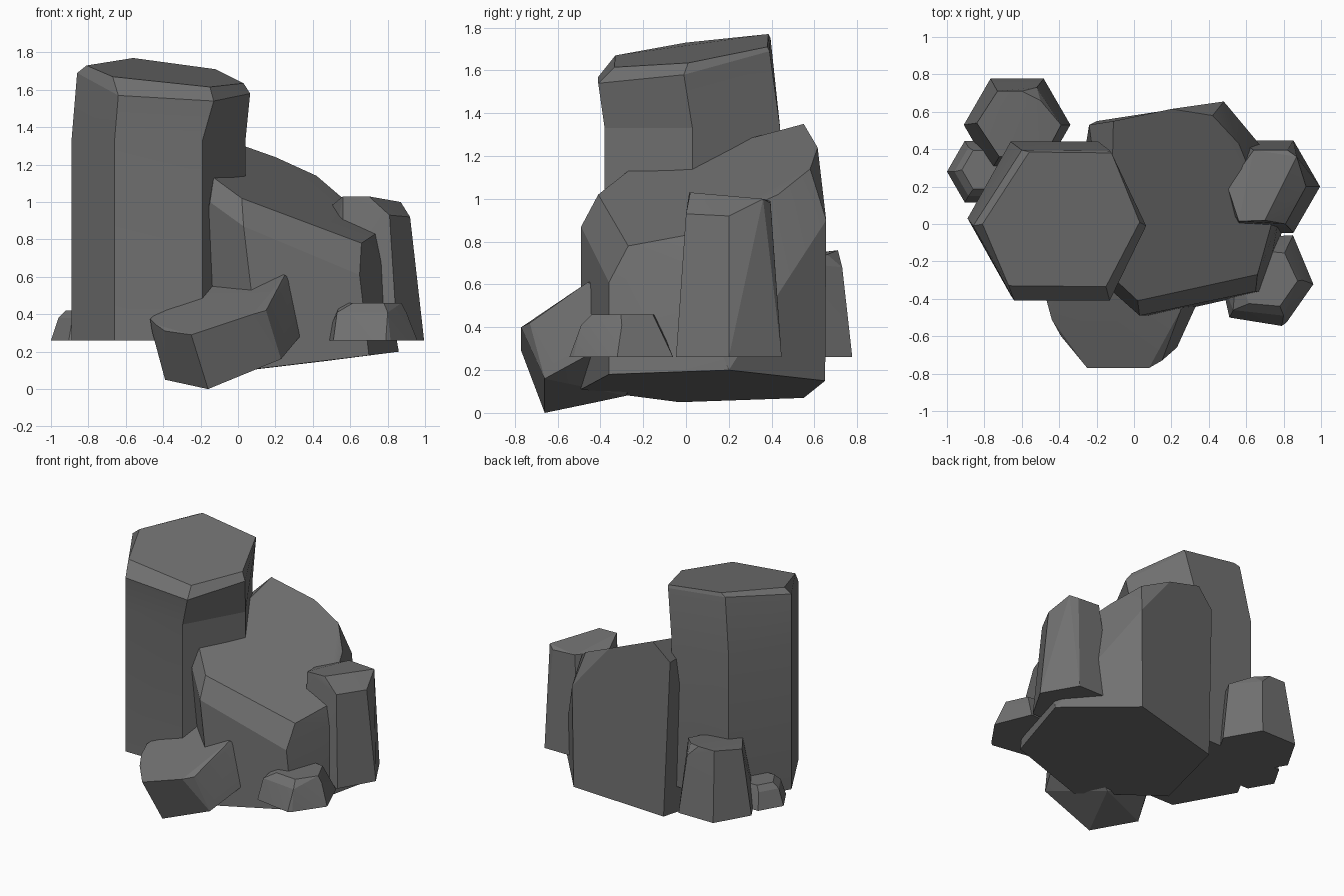
import bpy, bmesh, math
from mathutils import Vector

if "Cube" in bpy.data.objects:
    bpy.data.objects.remove(bpy.data.objects["Cube"])

stone = bpy.data.materials.new("grey_stone")
stone.diffuse_color = (0.165, 0.165, 0.165, 1)
stone.use_nodes = True
stone.node_tree.nodes["Principled BSDF"].inputs["Base Color"].default_value = stone.diffuse_color


def hexagon(cx, cy, r, z, turn=0):
    return [(cx + r * math.cos(math.radians(turn + 60 * i)),
             cy + r * math.sin(math.radians(turn + 60 * i)), z) for i in range(6)]


def finish(name, bm):
    bmesh.ops.dissolve_limit(bm, angle_limit=math.radians(4), verts=bm.verts[:], edges=bm.edges[:])
    bmesh.ops.recalc_face_normals(bm, faces=bm.faces[:])
    me = bpy.data.meshes.new(name)
    bm.to_mesh(me)
    bm.free()
    me.materials.append(stone)
    ob = bpy.data.objects.new(name, me)
    bpy.context.collection.objects.link(ob)
    bpy.ops.object.select_all(action='DESELECT')
    ob.select_set(True)
    bpy.context.view_layer.objects.active = ob
    bpy.ops.object.shade_smooth_by_angle(angle=math.radians(13))


def hull_rock(name, points):
    """Faceted stone: convex hull around its corners."""
    bm = bmesh.new()
    for p in points:
        bm.verts.new(p)
    res = bmesh.ops.convex_hull(bm, input=bm.verts[:])
    junk = {v for v in res["geom_interior"] + res["geom_unused"]
            if isinstance(v, bmesh.types.BMVert)}
    bmesh.ops.delete(bm, geom=list(junk), context='VERTS')
    finish(name, bm)


def ring_rock(name, rings):
    """Column lofted through six-sided rings."""
    bm = bmesh.new()
    loops = [[bm.verts.new(p) for p in ring] for ring in rings]
    for a, b in zip(loops, loops[1:]):
        for i in range(6):
            j = (i + 1) % 6
            bm.faces.new((a[i], a[j], b[j], b[i]))
    bm.faces.new(loops[0][::-1])
    bm.faces.new(loops[-1])
    finish(name, bm)


# Tall column, bent slightly near its chamfered top
plan = [(-.89, .03), (-.66, -.38), (-.19, -.38), (.04, .03), (-.19, .44), (-.66, .44)]
ring_rock("tall_column", [
    [(x, y, .26) for x, y in plan],
    [(x, y, 1.33) for x, y in plan],
    [(-.86, -.01, 1.69), (-.64, -.41, 1.57), (-.13, -.41, 1.54),
     (.065, -.01, 1.58), (-.125, .39, 1.69), (-.6, .395, 1.75)],
    [(-.81, 0, 1.73), (-.67, -.33, 1.67), (-.15, -.335, 1.615),
     (.03, .01, 1.635), (-.12, .38, 1.71), (-.56, .385, 1.77)],
])

# Broad block with a steep sloping top
hull_rock("sloping_block", [
    (.12, -.49, .11), (.70, -.36, .18), (.86, .2, .2),
    (.47, .65, .15), (-.2, .55, .07), (-.33, -.03, .05),
    (.03, -.49, .87), (.65, -.36, .61), (.77, 0, .68),
    (.48, .655, .9), (-.24, .53, 1.22), (-.15, -.33, 1.0),
    (.02, -.41, 1.02), (.66, -.27, .78), (.735, 0, .83), (.56, .43, 1.02),
    (.42, .58, 1.14), (.2, .615, 1.24), (-.11, .55, 1.35), (-.13, -.27, 1.13),
])

# Medium column on the right
hull_rock("right_column", hexagon(.71, .2, .285, .26) + [
    (.92, .2, .92), (.81, 0, .93), (.56, .015, 1.03), (.7, .02, 1.03),
    (.78, .27, 1.01), (.87, .36, 1.0), (.82, .395, .98), (.64, .395, .99), (.5, .2, .98),
])

# Small stubs around the base
hull_rock("front_stub", hexagon(.71, -.3, .25, .26, -5)
          + [(.85, -.06, .26), (.79, -.545, .26), (.51, -.5, .26)]
          + [(.90, -.30, .41), (.80, -.49, .41), (.53, -.46, .41)]
          + hexagon(.71, -.29, .165, .46, -5))
hull_rock("back_stub", hexagon(-.625, .53, .285, .26) + [
    (-.73, .71, .76), (-.60, .71, .76), (-.50, .66, .74), (-.52, .73, .68),
    (-.39, .53, .70), (-.48, .36, .70), (-.72, .36, .72), (-.84, .54, .74),
])
hull_rock("left_stub", hexagon(-.81, .28, .19, .26)
          + hexagon(-.81, .28, .15, .38) + hexagon(-.80, .29, .12, .42))

# Fallen column leaning on the front
hull_rock("fallen_column", [
    (-.25, -.77, .29), (.08, -.77, .40), (.15, -.73, .42), (.25, -.46, .61), (.28, -.42, .59),
    (-.16, -.66, 0), (.23, -.66, .16), (.33, -.44, .28),
    (-.39, -.42, .05), (-.46, -.4, .31), (-.47, -.4, .375), (-.44, -.51, .345),
    (-.39, -.6, .31), (-.3, -.2, .53), (.12, -.2, .65), (-.3, -.2, .2), (.2, -.22, .25),
    (.0, -.28, .08),
])
